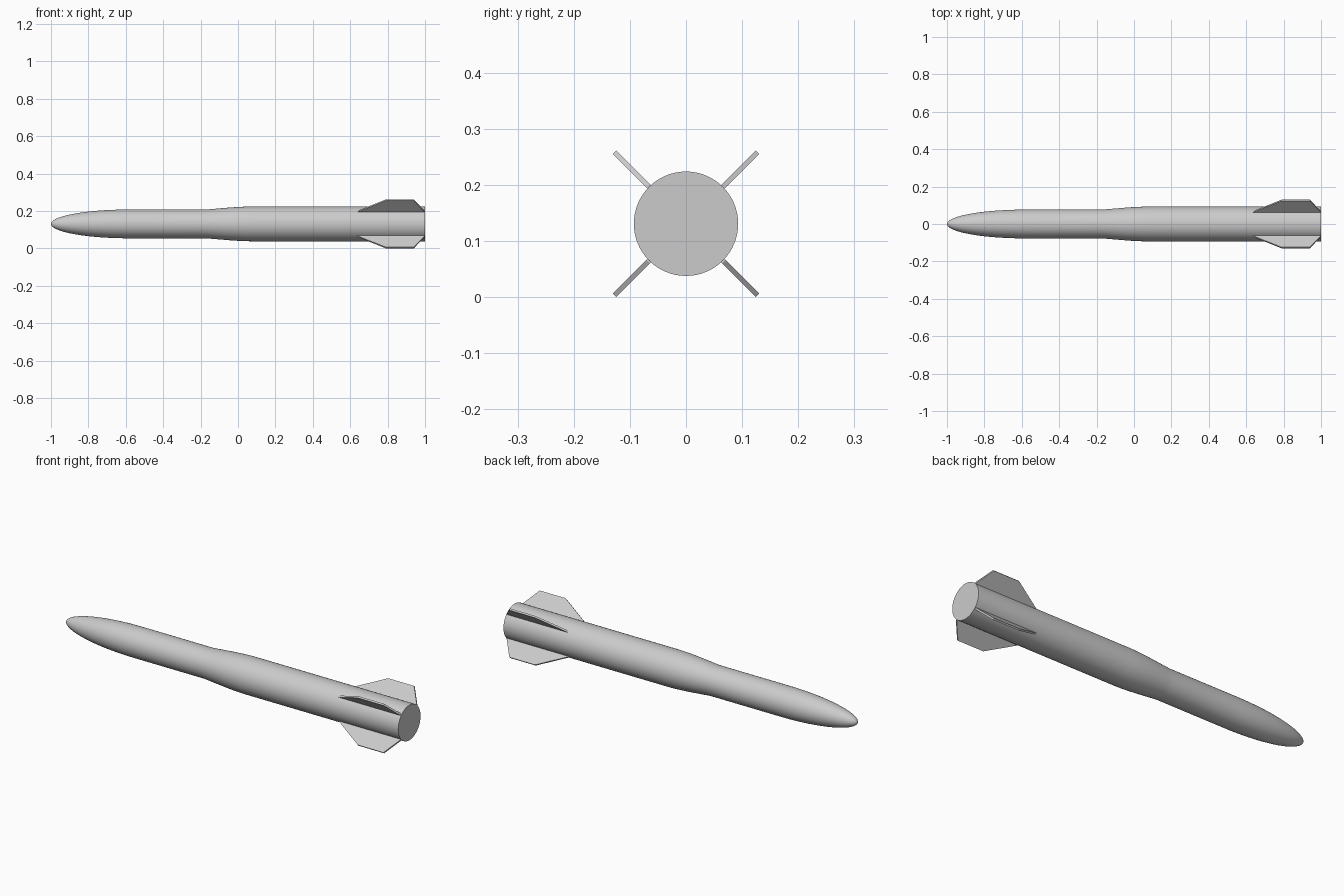
import bpy, bmesh, math
from mathutils import Matrix

cube = bpy.data.objects.get("Cube")
if cube:
    bpy.data.objects.remove(cube, do_unlink=True)

AXIS_Z = 0.131
TAIL_R, NOSE_R = 0.093, 0.077
SIDES = 64

grey = bpy.data.materials.new("light_grey")
grey.use_nodes = True
grey.diffuse_color = (0.6, 0.6, 0.6, 1)
grey.node_tree.nodes["Principled BSDF"].inputs["Base Color"].default_value = (0.6, 0.6, 0.6, 1)


def finish(name, bm):
    bmesh.ops.recalc_face_normals(bm, faces=bm.faces)
    mesh = bpy.data.meshes.new(name)
    bm.to_mesh(mesh)
    bm.free()
    obj = bpy.data.objects.new(name, mesh)
    obj.location.z = AXIS_Z
    mesh.materials.append(grey)
    bpy.context.collection.objects.link(obj)
    return obj


# Body: elliptical nose, slim forward tube, smooth flare, wide rear tube
profile = []
for i in range(21):
    a = math.pi / 2 * i / 20
    profile.append((-0.58 - 0.42 * math.cos(a), NOSE_R * math.sin(a)))
for i in range(9):
    t = i / 8
    ease = t * (2 - t) * 0.6 + t * t * (3 - 2 * t) * 0.4
    profile.append((-0.17 + 0.25 * t, NOSE_R + (TAIL_R - NOSE_R) * ease))
profile += [(1, TAIL_R), (1, 0)]

bm = bmesh.new()
points = [bm.verts.new((x, 0, r)) for x, r in profile]
edges = [bm.edges.new(pair) for pair in zip(points, points[1:])]
bmesh.ops.spin(bm, geom=points + edges, cent=(0, 0, 0), axis=(1, 0, 0),
               angle=math.tau, steps=SIDES, use_duplicate=False)
bmesh.ops.remove_doubles(bm, verts=bm.verts, dist=0.0001)
body = finish("body", bm)
bpy.context.view_layer.objects.active = body
body.select_set(True)
bpy.ops.object.shade_smooth_by_angle(angle=math.radians(35))
body.select_set(False)

# Fins: four flat swept plates on the diagonals, rooted inside the body
FIN = [(0.635, 0.085), (0.635, 0.093), (0.79, 0.18), (0.94, 0.18),
       (0.997, 0.096), (0.997, 0.085)]
THICK = 0.009
for i, name in enumerate(["upper_front", "lower_front", "lower_back", "upper_back"]):
    bm = bmesh.new()
    face = bm.faces.new([bm.verts.new((x, -THICK / 2, r)) for x, r in FIN])
    side = bmesh.ops.extrude_face_region(bm, geom=[face])["geom"]
    bmesh.ops.translate(bm, vec=(0, THICK, 0),
                        verts=[g for g in side if isinstance(g, bmesh.types.BMVert)])
    turn = Matrix.Rotation(math.radians(45 + 90 * i), 4, "X")
    bmesh.ops.transform(bm, matrix=turn, verts=bm.verts)
    finish(name + "_fin", bm)
